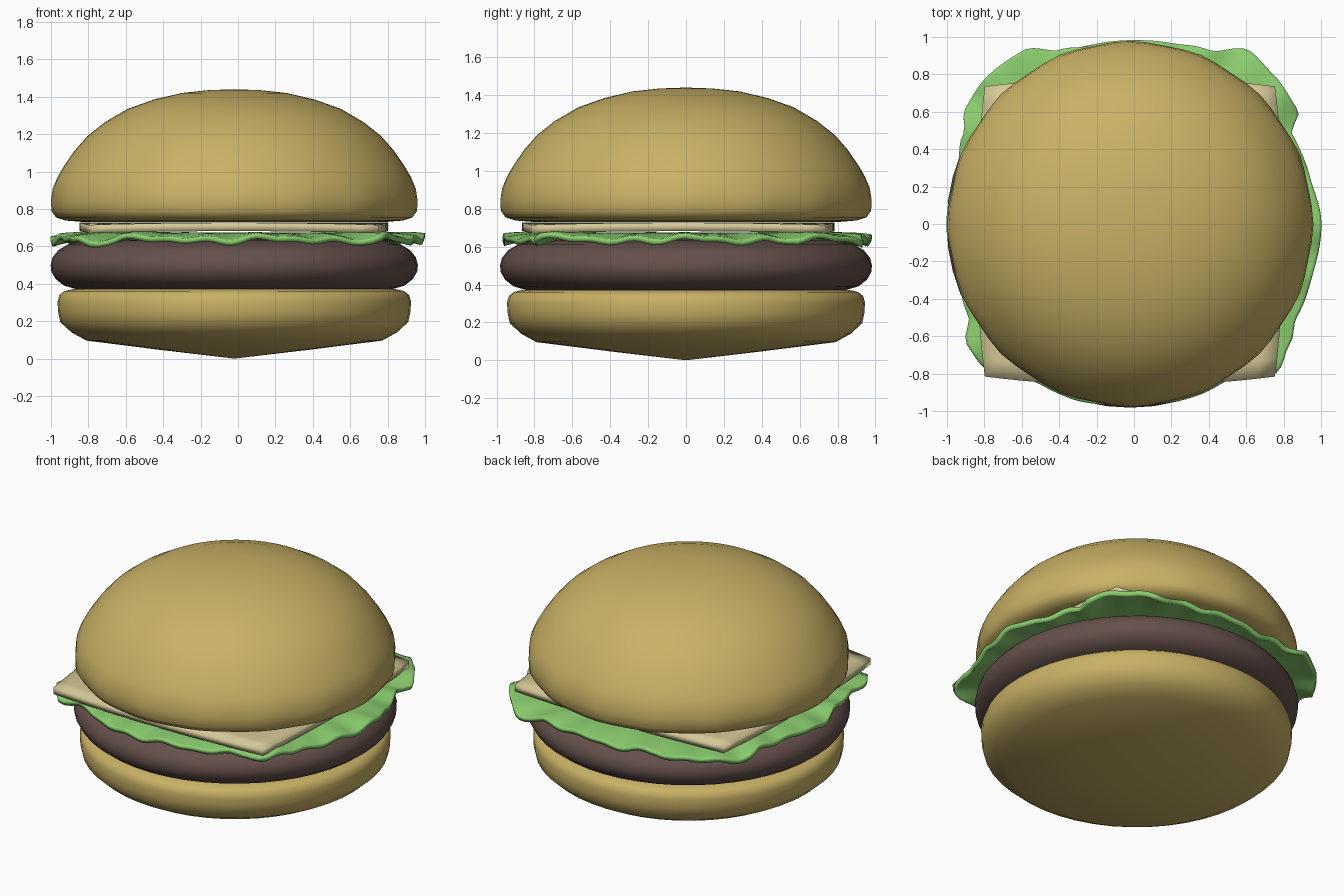
import bpy, bmesh, math, random

if "Cube" in bpy.data.objects:
    bpy.data.objects.remove(bpy.data.objects["Cube"])

random.seed(4)
CX = -0.02  # buns and patty sit slightly left of centre


def material(name, rgb):
    m = bpy.data.materials.new(name)
    m.diffuse_color = (*rgb, 1)
    m.use_nodes = True
    m.node_tree.nodes["Principled BSDF"].inputs["Base Color"].default_value = m.diffuse_color
    return m


BREAD = material("bread", (0.58, 0.44, 0.13))
MEAT = material("meat", (0.13, 0.08, 0.07))
LEAF = material("leaf", (0.26, 0.62, 0.16))
CHEESE = material("cheese", (0.66, 0.58, 0.31))


def finish(name, bm, mat, angle):
    bmesh.ops.recalc_face_normals(bm, faces=bm.faces)
    me = bpy.data.meshes.new(name)
    bm.to_mesh(me)
    bm.free()
    ob = bpy.data.objects.new(name, me)
    bpy.context.collection.objects.link(ob)
    me.materials.append(mat)
    bpy.ops.object.select_all(action='DESELECT')
    ob.select_set(True)
    bpy.context.view_layer.objects.active = ob
    bpy.ops.object.shade_smooth_by_angle(angle=math.radians(angle))
    return ob


def skin(bm, rings):
    """Bridge successive rings; a ring of one vertex closes an end."""
    for a, b in zip(rings, rings[1:]):
        n = max(len(a), len(b))
        for i in range(n):
            j = (i + 1) % n
            if len(a) == 1:
                bm.faces.new((a[0], b[i], b[j]))
            elif len(b) == 1:
                bm.faces.new((a[i], a[j], b[0]))
            else:
                bm.faces.new((a[i], a[j], b[j], b[i]))


def lathe(name, profile, mat, n=48, lump=0, angle=60):
    bm = bmesh.new()
    rings = []
    for r, z in profile:
        if r == 0:
            rings.append([bm.verts.new((CX, 0, z))])
            continue
        ring = []
        for i in range(n):
            a = 2 * math.pi * i / n
            # soft lumps fade out above the rim
            k = r + lump * math.cos(16 * a) * max(0, 1 - abs(z - 0.82) / 0.14)
            ring.append(bm.verts.new((CX + k * math.cos(a), k * math.sin(a), z)))
        rings.append(ring)
    skin(bm, rings)
    return finish(name, bm, mat, angle)


# Buns and patty
lathe("bottom_bun", [(0, 0), (0.4, 0.047), (0.79, 0.096), (0.87, 0.14), (0.93, 0.195),
                     (0.942, 0.25), (0.945, 0.305), (0.935, 0.34), (0.91, 0.36),
                     (0.86, 0.372), (0, 0.372)], BREAD)
lathe("patty", [(0, 0.37), (0.84, 0.37), (0.91, 0.39), (0.955, 0.425), (0.978, 0.465),
                (0.982, 0.5), (0.972, 0.54), (0.94, 0.58), (0.89, 0.61), (0.8, 0.632),
                (0, 0.64)], MEAT)
lathe("top_bun", [(0, 0.73), (0.8, 0.73), (0.9, 0.738), (0.95, 0.755), (0.973, 0.79),
                  (0.975, 0.85), (0.968, 0.91), (0.945, 0.97), (0.91, 1.03), (0.855, 1.11),
                  (0.785, 1.19), (0.69, 1.265), (0.57, 1.335), (0.43, 1.385),
                  (0.28, 1.42), (0.14, 1.435), (0, 1.44)], BREAD, n=64, lump=0.006)

# Lettuce: wavy leaf whose outline bulges at four corners (degrees, radius)
OUTLINE = [(0, 1.0), (15, .97), (30, .97), (35, 1.065), (47, 1.09), (56, 1.11), (67, 1.01),
           (78, .985), (90, .98), (105, .98), (113, 1.01), (123, 1.1), (135, 1.11),
           (146, 1.09), (152, 1.03), (163, .985), (180, 1.0), (195, .975), (209, 1.01),
           (216, 1.1), (223, 1.11), (231, 1.02), (240, .99), (249, .99), (270, .965),
           (290, .975), (300, .97), (307, 1.0), (314.5, 1.1), (322, 1.05), (330, 1.0),
           (345, .99), (360, 1.0)]


def leaf_radius(deg):
    for (a, r), (b, s) in zip(OUTLINE, OUTLINE[1:]):
        if a <= deg <= b:
            t = (deg - a) / (b - a)
            return r + (s - r) * (3 * t * t - 2 * t ** 3)


N = 180
phases = [random.uniform(0, 6.28) for _ in range(3)]
bm = bmesh.new()
rings = [[bm.verts.new((0, 0, 0.66))]]
for f in (0.5, 0.78, 0.85, 0.9, 0.95, 0.985, 1.0):
    ring = []
    for i in range(N):
        a = 2 * math.pi * i / N
        r = leaf_radius(360 * i / N)
        wave = sum(math.sin(k * a + p) for k, p in zip((9, 17, 26), phases))
        corner = max(0, r - 0.98) / 0.13
        edge = max(0, (f - 0.75) / 0.25)
        z = 0.66 + edge * (wave * (0.008 + 0.004 * corner) - 0.012) - 0.012 * edge ** 4
        ring.append(bm.verts.new((f * r * math.cos(a), f * r * math.sin(a), z)))
    rings.append(ring)
skin(bm, rings)
lettuce = finish("lettuce", bm, LEAF, 60)
sol = lettuce.modifiers.new("thickness", 'SOLIDIFY')
sol.thickness, sol.offset = 0.03, 0

# Cheese slice: square with slightly bowed sides and a hollow in the middle
bm = bmesh.new()
bmesh.ops.create_grid(bm, x_segments=16, y_segments=16, size=1)
for v in bm.verts:
    u, w = v.co.x, v.co.y
    v.co = (-0.022 + u * (0.775 + 0.05 * (1 - w * w)),
            -0.04 + w * (0.775 + 0.05 * (1 - u * u)),
            0.704 - 0.012 * u * u * w * w)
cheese = finish("cheese_slice", bm, CHEESE, 30)
sol = cheese.modifiers.new("thickness", 'SOLIDIFY')
sol.thickness, sol.offset = 0.045, 0
